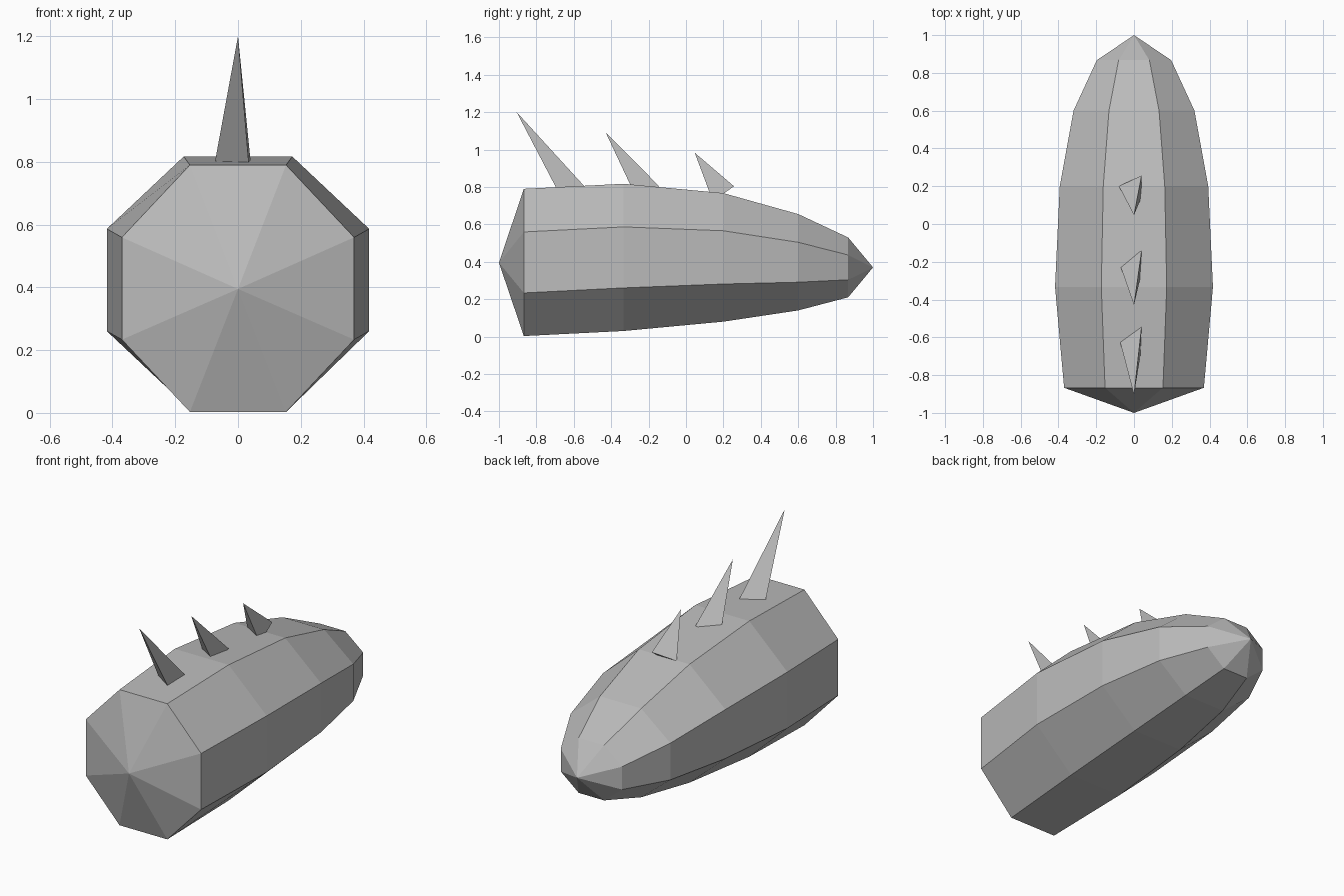
import bpy, bmesh
from math import sin, cos, pi, radians
from mathutils import Matrix, Vector

cube = bpy.data.objects.get("Cube")
if cube:
    bpy.data.objects.remove(cube, do_unlink=True)

# One plain grey for everything
grey = bpy.data.materials.new("plain grey")
grey.use_nodes = True
colour = (0.5, 0.5, 0.5, 1)
grey.diffuse_color = colour
grey.node_tree.nodes["Principled BSDF"].inputs["Base Color"].default_value = colour


def add_object(name, bm):
    bmesh.ops.recalc_face_normals(bm, faces=bm.faces)
    mesh = bpy.data.meshes.new(name)
    bm.to_mesh(mesh)
    bm.free()
    mesh.materials.append(grey)
    obj = bpy.data.objects.new(name, mesh)
    bpy.context.collection.objects.link(obj)
    return obj


def fan(bm, ring, tip):
    for i, v in enumerate(ring):
        bm.faces.new((v, ring[(i + 1) % len(ring)], tip))


# Body: octagonal rings lofted along y, closed by a pointed fan at each end
SIDES = 8
FLAT = cos(pi / SIDES)
# y, half width, bottom z, top z
sections = [
    (-0.867, 0.37, 0.003, 0.79),
    (-0.333, 0.418, 0.03, 0.817),
    (0.2, 0.393, 0.08, 0.767),
    (0.6, 0.32, 0.14, 0.655),
    (0.867, 0.197, 0.21, 0.53),
]
bm = bmesh.new()
rings = []
for y, half_width, low, high in sections:
    ring = []
    for i in range(SIDES):
        a = (i + 0.5) * 2 * pi / SIDES
        x = half_width / FLAT * cos(a)
        z = (low + high) / 2 + (high - low) / 2 / FLAT * sin(a)
        ring.append(bm.verts.new((x, y, z)))
    rings.append(ring)
for r0, r1 in zip(rings, rings[1:]):
    for i in range(SIDES):
        j = (i + 1) % SIDES
        bm.faces.new((r0[i], r0[j], r1[j], r1[i]))
fan(bm, rings[0], bm.verts.new((0, -1, 0.395)))
fan(bm, rings[-1], bm.verts.new((0, 1, 0.37)))
add_object("body", bm)


# Spikes: three-sided, leaning to the front, shrinking to the back
def spike(name, y, length):
    bm = bmesh.new()
    base = [bm.verts.new((0.08 * cos(a), 0.08 * sin(a), 0))
            for a in (pi / 3, pi, -pi / 3)]
    fan(bm, base, bm.verts.new((0, 0, length)))
    bm.faces.new(base)
    obj = add_object(name, bm)
    obj.matrix_world = (Matrix.Translation(Vector((0, y, 0.764)))
                        @ Matrix.Rotation(radians(35), 4, 'X'))


for name, y, length in (("front_spike", -0.6, 0.533),
                        ("middle_spike", -0.2, 0.4),
                        ("back_spike", 0.2, 0.267)):
    spike(name, y, length)
